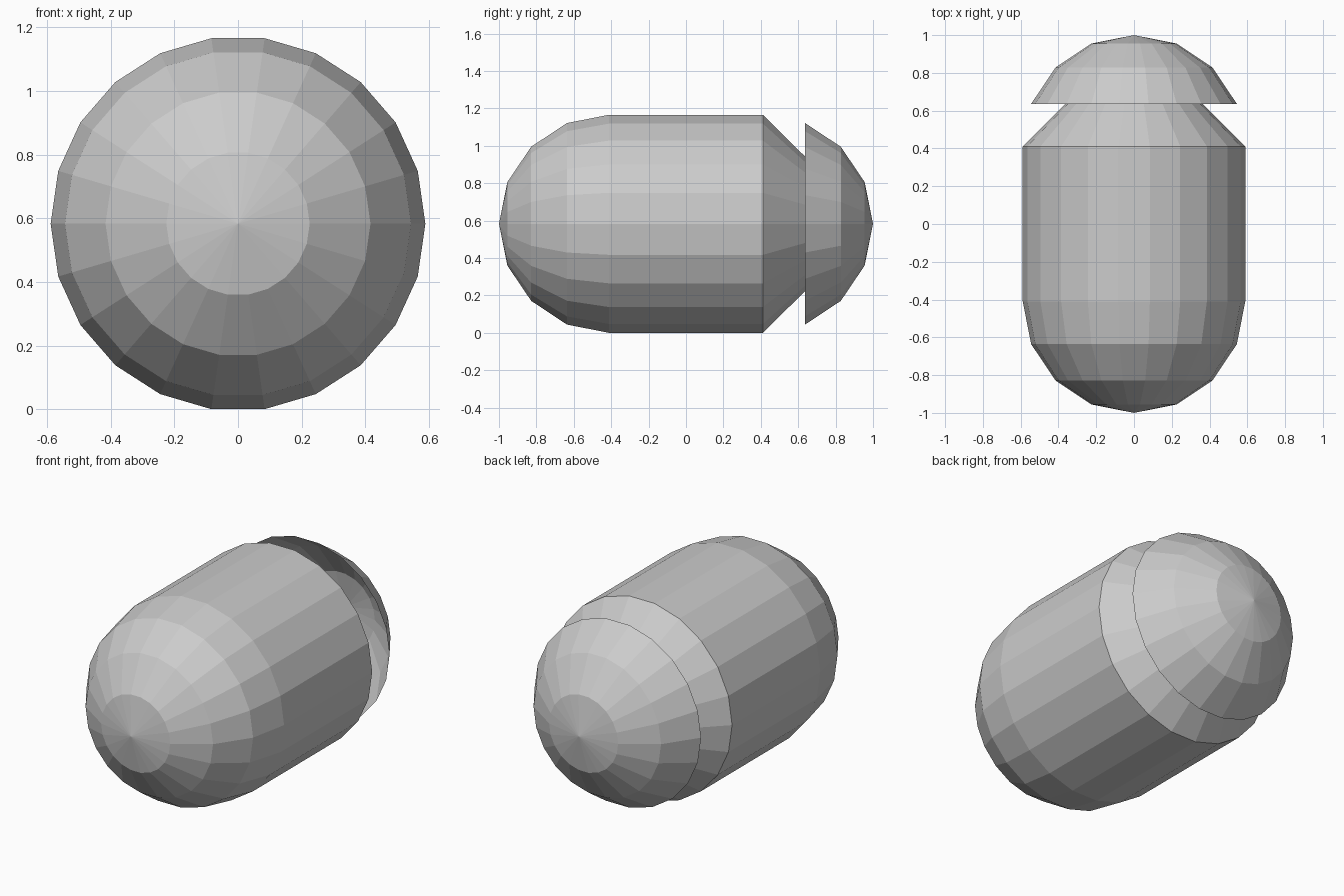
import bpy, bmesh, math

if "Cube" in bpy.data.objects:
    bpy.data.objects.remove(bpy.data.objects["Cube"])

SIDES = 22
R = 0.589           # capsule radius
H = 1.0 - R         # half length of the straight part
CZ = R * math.sin(math.radians(90 - 180 / SIDES))  # lowest flat rests on z = 0


def revolve(name, profile):
    """Spin (y, radius) points about the lengthwise axis; radius 0 makes a pole."""
    bm = bmesh.new()
    rings = []
    for y, r in profile:
        n = SIDES if r > 1e-6 else 1
        rings.append([bm.verts.new((r * math.cos(math.tau * i / SIDES), y,
                                    CZ + r * math.sin(math.tau * i / SIDES)))
                      for i in range(n)])
    for a, b in zip(rings, rings[1:]):
        for i in range(SIDES):
            j = (i + 1) % SIDES
            quad = [a[i % len(a)], a[j % len(a)], b[j % len(b)], b[i % len(b)]]
            bm.faces.new(list(dict.fromkeys(quad))[::-1])
    bm.normal_update()
    # faces point away from the axis
    f = bm.faces[:][0]
    c = f.calc_center_median()
    if f.normal.x * c.x + f.normal.z * (c.z - CZ) < 0:
        bmesh.ops.reverse_faces(bm, faces=bm.faces[:])
    mesh = bpy.data.meshes.new(name)
    bm.to_mesh(mesh)
    bm.free()
    obj = bpy.data.objects.new(name, mesh)
    bpy.context.collection.objects.link(obj)
    return obj


def dome(first):
    """Quarter-circle profile in 22.5 degree steps, ending in the pole."""
    steps = [math.radians(22.5 * k) for k in range(first, 4)]
    return [(H + R * math.sin(t), R * math.cos(t)) for t in steps] + [(1.0, 0.0)]


# Rounded front, straight barrel, and cone running to the rear pole
front = [(-y, r) for y, r in reversed(dome(0))]
revolve("capsule_body", front + [(H, R), (1.0, 0.0)])

# Open rear shell over the cone
revolve("rear_cap", dome(1))
